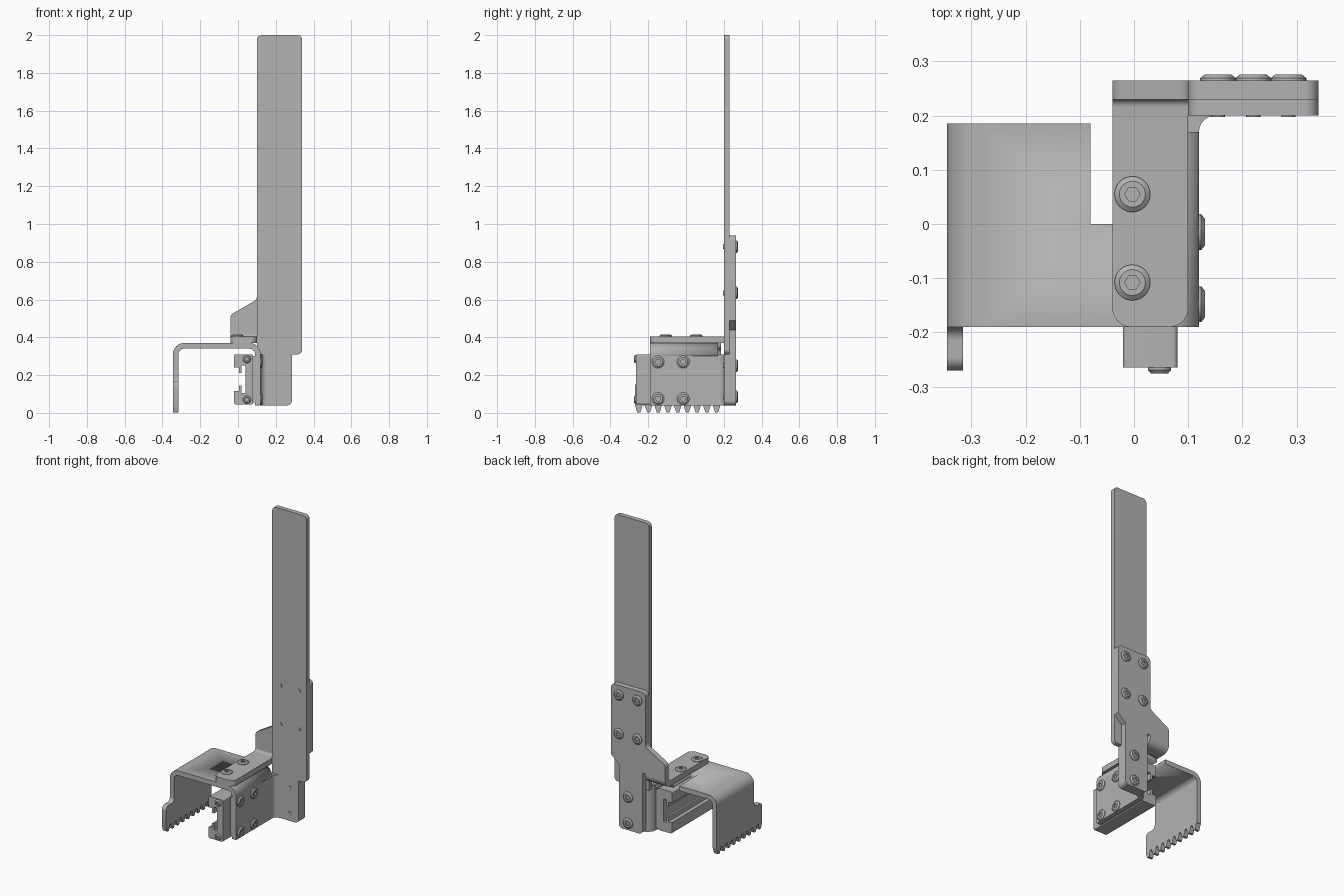
import bpy, bmesh, math
from mathutils import Vector, Matrix

if "Cube" in bpy.data.objects:
    bpy.data.objects.remove(bpy.data.objects["Cube"], do_unlink=True)

# One bare metal colour
metal = bpy.data.materials.new("grey metal")
metal.use_nodes = True
GREY = (0.45, 0.45, 0.45, 1)
metal.diffuse_color = GREY
metal.node_tree.nodes["Principled BSDF"].inputs["Base Color"].default_value = GREY


def finish(bm, name):
    bmesh.ops.recalc_face_normals(bm, faces=bm.faces)
    mesh = bpy.data.meshes.new(name)
    bm.to_mesh(mesh)
    bm.free()
    mesh.materials.append(metal)
    ob = bpy.data.objects.new(name, mesh)
    bpy.context.collection.objects.link(ob)
    bpy.ops.object.select_all(action="DESELECT")
    ob.select_set(True)
    bpy.context.view_layer.objects.active = ob
    bpy.ops.object.shade_smooth_by_angle(angle=math.radians(30))
    return ob


def rounded(points, steps=8):
    """Outline whose corners are (u, v) or (u, v, radius)."""
    out = []
    for i, q in enumerate(points):
        p = Vector(q[:2])
        if len(q) < 3:
            out.append(p)
            continue
        a = (Vector(points[i - 1][:2]) - p).normalized()
        b = (Vector(points[(i + 1) % len(points)][:2]) - p).normalized()
        half = a.angle(b) / 2
        centre = p + (a + b).normalized() * q[2] / math.sin(half)
        t = q[2] / math.tan(half)
        start, end = p + a * t - centre, p + b * t - centre
        for k in range(steps + 1):
            out.append(centre + start.lerp(end, k / steps).normalized() * q[2])
    return out


def prism(name, points, axis, lo, hi):
    """Extrude a rounded outline along an axis."""
    place = {"x": lambda u, v, w: (w, u, v),
             "y": lambda u, v, w: (u, w, v),
             "z": lambda u, v, w: (u, v, w)}[axis]
    bm = bmesh.new()
    outline = rounded(points)
    rings = [[bm.verts.new(place(p.x, p.y, w)) for p in outline] for w in (lo, hi)]
    bm.faces.new(rings[0])
    bm.faces.new(rings[1])
    for i in range(len(outline)):
        bm.faces.new((rings[0][i - 1], rings[0][i], rings[1][i], rings[1][i - 1]))
    bmesh.ops.remove_doubles(bm, verts=bm.verts, dist=1e-5)
    return finish(bm, name)


def screw(name, place, facing, size=1.0):
    """Low domed head with a hexagonal socket."""
    bm = bmesh.new()
    n, rings = 24, []
    for r, h, hexed in ((.033, 0, 0), (.033, .004, 0), (.024, .011, 0),
                        (.014, .011, 1), (.014, .003, 1)):
        ring = []
        for k in range(n):
            a = math.tau * k / n
            rr = r
            if hexed:
                rr = r * math.cos(math.pi / 6) / math.cos(a % (math.pi / 3) - math.pi / 6)
            ring.append(bm.verts.new((rr * math.cos(a) * size, rr * math.sin(a) * size, h)))
        rings.append(ring)
    for low, up in zip(rings, rings[1:]):
        for k in range(n):
            bm.faces.new((low[k - 1], low[k], up[k], up[k - 1]))
    bm.faces.new(rings[0])
    bm.faces.new(rings[-1])
    turn = Vector(facing).to_track_quat("Z", "Y").to_matrix().to_4x4()
    bm.transform(Matrix.Translation(place) @ turn)
    return finish(bm, name)


def shaft_end(name, x, y, z):
    bm = bmesh.new()
    spin = Matrix.Translation((x, y, z)) @ Matrix.Rotation(math.pi / 2, 4, "X")
    bmesh.ops.create_cone(bm, cap_ends=True, segments=16, radius1=.013,
                          radius2=.013, depth=.006, matrix=spin)
    return finish(bm, name)


# Tall upright blade
prism("blade", [(.10, 2, .025), (.34, 2, .025), (.34, .31, .025), (.10, .31)], "y", .20, .23)

# Back plate with narrow lower strip and shoulder for the bent tab
prism("back_plate", [(.10, .94, .025), (.34, .94, .025), (.34, .49), (.285, .44),
                     (.285, .04, .025), (.12, .04, .025), (.12, .43, .009),
                     (.10, .43, .009), (.10, .42), (-.04, .42), (-.04, .52, .03),
                     (.10, .60, .03)], "y", .23, .265)
prism("bent_tab", [(.265, .42), (.265, .37, .049), (-.10, .37), (-.10, .405),
                   (.23, .405, .014), (.23, .42)], "x", -.04, .10)
prism("tab_end", [(-.04, -.10), (-.04, -.19, .035), (.10, -.19, .035), (.10, -.10)],
      "z", .37, .405)

# Folded clamp sheet, notched at the rear
sheet = prism("clamp_sheet", [(-.345, .30), (-.345, .37, .06), (.12, .37, .06), (.12, .30),
                              (.09, .30), (.09, .34, .03), (-.315, .34, .03), (-.315, .30)],
              "y", -.19, .185)
cutter = prism("notch_cutter", [(-.08, 0), (-.03, 0), (-.03, .17), (.2, .17),
                                (.2, .3), (-.08, .3)], "z", .2, .5)
cut = sheet.modifiers.new("notch", "BOOLEAN")
cut.object = cutter
cut.solver = "EXACT"
bpy.context.view_layer.objects.active = sheet
bpy.ops.object.modifier_apply(modifier="notch")
bpy.data.objects.remove(cutter, do_unlink=True)

# Toothed wall
teeth = []
for i in range(9):
    y = -.25 + i * .0515
    teeth += [(y - .02, .04), (y - .008, .002, .003), (y + .008, .002, .003), (y + .02, .04)]
prism("toothed_wall", [(-.19, .30), (-.19, .165, .025), (-.27, .165, .025)] + teeth
      + [(.185, .04), (.185, .30)], "x", -.345, -.315)

# Side wall bending into the rear flange
prism("side_wall", [(.09, -.19), (.12, -.19), (.12, .20, .03), (.16, .20),
                    (.16, .23), (.09, .23, .06)], "z", .04, .31)
prism("rear_flange", [(.16, .04), (.285, .04, .025), (.285, .31), (.16, .31)], "y", .20, .23)

# Slotted rail and its spacer
half = [(-.02, .045, .008), (-.02, .115), (.005, .115), (.005, .145),
        (.018, .145), (.018, .105), (.04, .105)]
mid = .1775
upper = [(p[0], 2 * mid - p[1], *p[2:]) for p in half]
prism("slotted_rail", [(.08, .045, .008)] + half + upper[::-1] + [(.08, .31, .008)],
      "y", -.265, .17)
prism("rail_spacer", [(-.19, .055), (.17, .055), (.17, .30), (-.19, .30)], "x", .078, .092)

# Screws
for x in (.155, .285):
    for z in (.635, .88):
        screw("plate_screw", (x, .265, z), (0, 1, 0))
        shaft_end("blade_shaft_end", x, .20, z)
for z in (.085, .25):
    screw("strip_screw", (.22, .265, z), (0, 1, 0))
    shaft_end("flange_shaft_end", .22, .20, z)
for y in (-.108, .055):
    screw("tab_screw", (-.003, y, .405), (0, 0, 1))
for y in (-.148, -.015):
    for z in (.075, .27):
        screw("wall_screw", (.12, y, z), (1, 0, 0))
for z in (.07, .285):
    screw("rail_screw", (.047, -.265, z), (0, -1, 0), .65)
